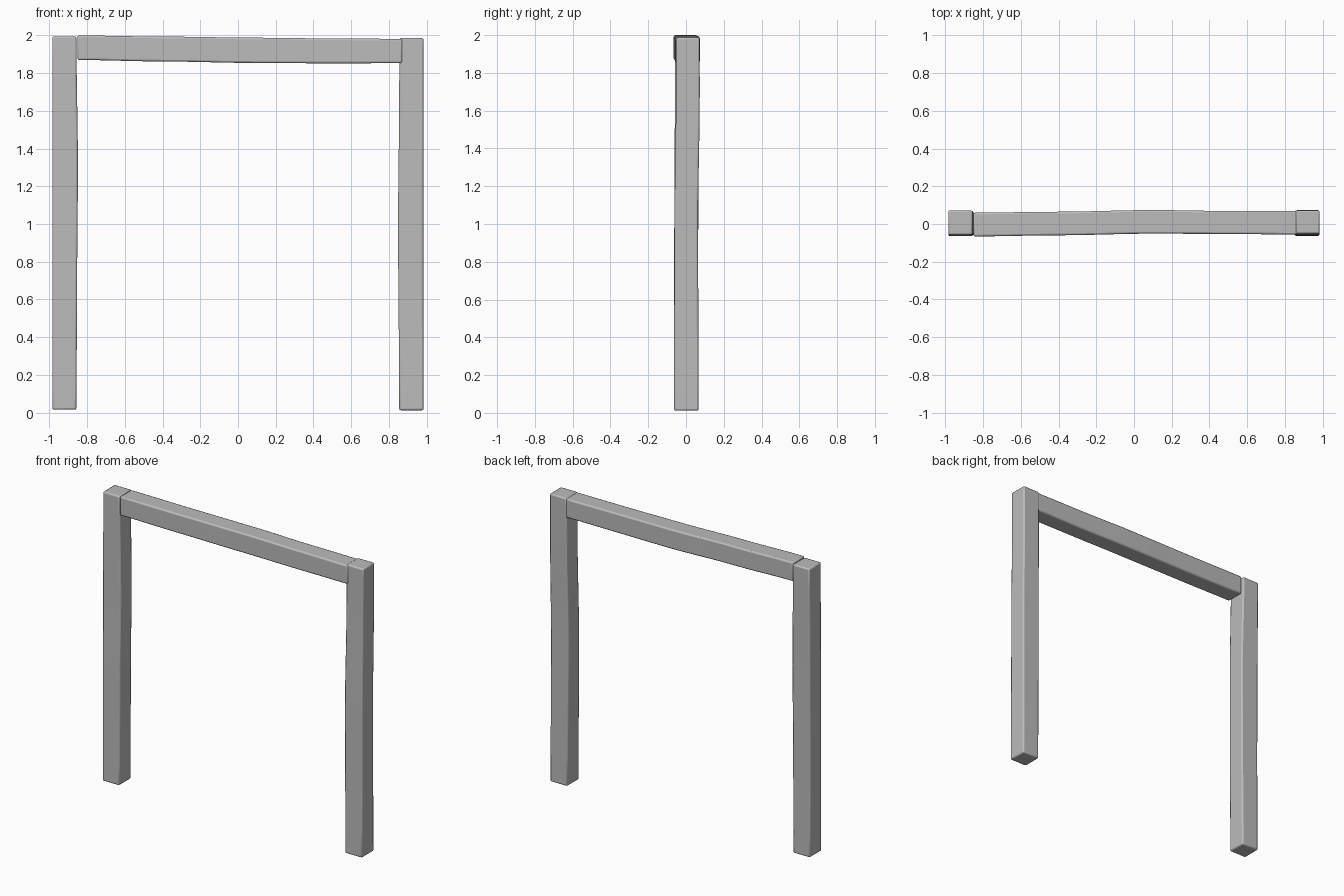
import bpy, bmesh, math

if "Cube" in bpy.data.objects:
    bpy.data.objects.remove(bpy.data.objects["Cube"])

grey = bpy.data.materials.new("plain grey")
grey.diffuse_color = (0.5, 0.5, 0.5, 1)
grey.use_nodes = True
grey.node_tree.nodes["Principled BSDF"].inputs["Base Color"].default_value = grey.diffuse_color


def smooth_mix(a, b, f):
    f = f * f * (3 - 2 * f)
    return [p + (q - p) * f for p, q in zip(a, b)]


def timber(name, stations, place, steps=5):
    """Loft a slightly warped square beam through (t, u0, u1, v0, v1) stations."""
    bm = bmesh.new()
    rows = []
    for s0, s1 in zip(stations, stations[1:]):
        for i in range(steps):
            f = i / steps
            rows.append([s0[0] + (s1[0] - s0[0]) * f] + smooth_mix(s0[1:], s1[1:], f))
    rows.append(list(stations[-1]))
    rings = []
    for t, u0, u1, v0, v1 in rows:
        corners = ((u0, v0), (u1, v0), (u1, v1), (u0, v1))
        rings.append([bm.verts.new(place(t, u, v)) for u, v in corners])
    for a, b in zip(rings, rings[1:]):
        for i in range(4):
            j = (i + 1) % 4
            bm.faces.new((a[i], a[j], b[j], b[i]))
    bm.faces.new(rings[0][::-1])
    bm.faces.new(rings[-1])
    bmesh.ops.recalc_face_normals(bm, faces=bm.faces)
    mesh = bpy.data.meshes.new(name)
    bm.to_mesh(mesh)
    bm.free()
    mesh.materials.append(grey)
    ob = bpy.data.objects.new(name, mesh)
    bpy.context.collection.objects.link(ob)
    # softened edges
    bev = ob.modifiers.new("soft edges", 'BEVEL')
    bev.width = 0.009
    bev.segments = 2
    bev.limit_method = 'ANGLE'
    bev.angle_limit = math.radians(40)
    bpy.ops.object.select_all(action='DESELECT')
    ob.select_set(True)
    bpy.context.view_layer.objects.active = ob
    bpy.ops.object.shade_smooth_by_angle(angle=math.radians(30))
    return ob


def upright(t, u, v):
    return (u, v, t)


def level(t, u, v):
    return (t, u, v)


# upright posts: z, x range, y range
timber("left_post", [
    (0.015, -0.985, -0.857, -0.063, 0.066),
    (0.70, -0.985, -0.853, -0.064, 0.064),
    (1.30, -0.985, -0.849, -0.060, 0.066),
    (1.995, -0.985, -0.857, -0.058, 0.072)], upright)
timber("right_post", [
    (0.012, 0.855, 0.984, -0.064, 0.067),
    (1.00, 0.849, 0.983, -0.061, 0.064),
    (1.70, 0.855, 0.984, -0.053, 0.073),
    (1.987, 0.857, 0.984, -0.052, 0.072)], upright)

# crossbar: x, y range, z range
timber("crossbar", [
    (-0.852, -0.066, 0.060, 1.870, 2.000),
    (-0.40, -0.060, 0.065, 1.862, 1.994),
    (0.10, -0.051, 0.074, 1.854, 1.988),
    (0.50, -0.053, 0.069, 1.852, 1.984),
    (0.872, -0.056, 0.069, 1.853, 1.982)], level)
